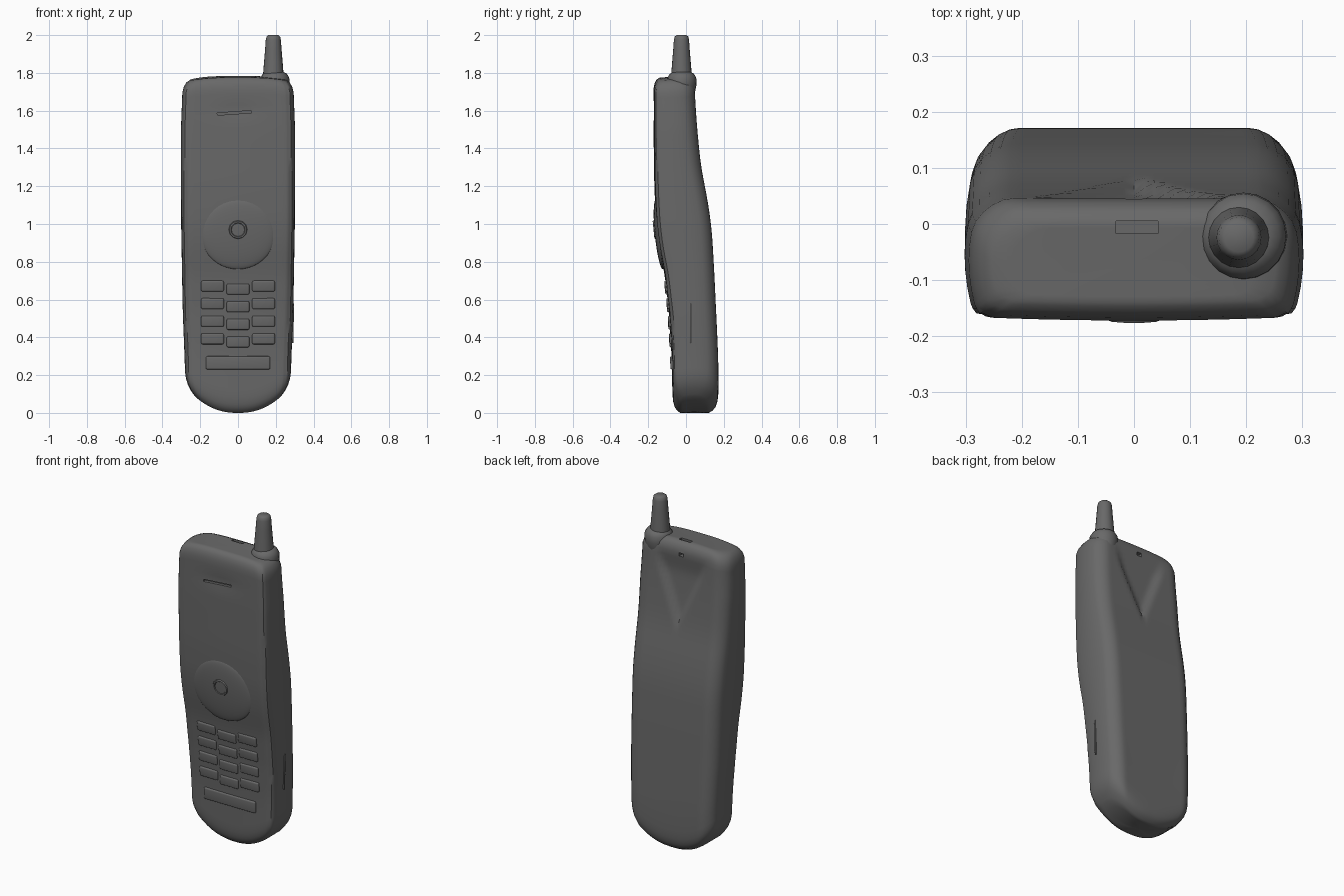
import bpy, bmesh, math

cube = bpy.data.objects.get("Cube")
if cube:
    bpy.data.objects.remove(cube, do_unlink=True)

GREY = (0.14, 0.14, 0.14, 1.0)
mat = bpy.data.materials.new("dark grey plastic")
mat.use_nodes = True
mat.diffuse_color = GREY
bsdf = mat.node_tree.nodes["Principled BSDF"]
bsdf.inputs["Base Color"].default_value = GREY
bsdf.inputs["Roughness"].default_value = 0.6

# Profiles as (height, value)
FRONT = [(0, -0.07), (0.3, -0.076), (0.55, -0.092), (0.75, -0.115),
         (0.85, -0.138), (1.0, -0.158), (1.2, -0.168), (1.5, -0.172), (1.8, -0.172)]
BACK = [(0, 0.17), (0.2, 0.172), (0.4, 0.165), (0.7, 0.152), (0.95, 0.138), (1.08, 0.122),
        (1.2, 0.1), (1.3, 0.08), (1.45, 0.064), (1.6, 0.052), (1.8, 0.042)]
WIDTH = [(0, 0.278), (0.2, 0.283), (0.5, 0.292), (1.0, 0.301), (1.5, 0.302), (1.8, 0.292)]
INSET = [(0, 0.05), (0.012, 0.03), (0.03, 0.014), (0.06, 0.004), (0.1, 0),
         (1.72, 0), (1.75, 0.007), (1.77, 0.02), (1.78, 0.04)]


def sample(table, z):
    for (z0, v0), (z1, v1) in zip(table, table[1:]):
        if z <= z1:
            return v0 + (v1 - v0) * (z - z0) / (z1 - z0)
    return table[-1][1]


def soft(table, z):
    """Profile value averaged over a short stretch, so that bends are rounded."""
    top = table[-1][0]
    return sum(sample(table, min(max(z + d, 0), top)) for d in (-0.06, -0.03, 0, 0.03, 0.06)) / 5


def ramp(t):
    t = min(max(t, 0), 1)
    return t * t * (3 - 2 * t)


def finish(obj, angle=40):
    if not obj.data.materials:
        obj.data.materials.append(mat)
    bpy.ops.object.select_all(action='DESELECT')
    obj.select_set(True)
    bpy.context.view_layer.objects.active = obj
    bpy.ops.object.shade_smooth_by_angle(angle=math.radians(angle))
    return obj


def make(name, bm):
    bmesh.ops.recalc_face_normals(bm, faces=bm.faces[:])
    mesh = bpy.data.meshes.new(name)
    bm.to_mesh(mesh)
    bm.free()
    obj = bpy.data.objects.new(name, mesh)
    bpy.context.collection.objects.link(obj)
    mesh.materials.append(mat)
    return obj


def body_ring(s, scale=1.0):
    """Rounded cross-section at height s, warped to curve the two ends."""
    inset = sample(INSET, s)
    w = sample(WIDTH, s) - inset
    f, b = soft(FRONT, s) + inset * 0.8, soft(BACK, s) - inset
    mid, half = (f + b) / 2, (b - f) / 2
    rf, rb = 0.03, 0.06
    pts = []
    corners = [(w - rf, f + rf, rf, -90), (w - rb, b - rb, rb, 0),
               (-w + rb, b - rb, rb, 90), (-w + rf, f + rf, rf, 180)]
    steps = [5, 24, 5, 24]
    for i, (cx, cy, r, a0) in enumerate(corners):
        for k in range(6):
            a = math.radians(a0 + 18 * k)
            pts.append((cx + r * math.cos(a), cy + r * math.sin(a)))
        nx, ny, nr, na = corners[(i + 1) % 4]
        end = (nx + nr * math.cos(math.radians(na)), ny + nr * math.sin(math.radians(na)))
        start = pts[-1]
        for k in range(1, steps[i]):
            t = k / steps[i]
            pts.append((start[0] + (end[0] - start[0]) * t, start[1] + (end[1] - start[1]) * t))
    ring = []
    for x, y in pts:
        t = (y - mid) / half
        x *= 1 - 0.065 * t * t * (1.0 if t < 0 else 1.3)
        u = abs(x) / 0.3
        if t > 0.9:      # wedge-shaped hollow on the upper back
            y -= 0.02 * ramp((s - 1.27 - abs(x) * 2.3) / 0.1) * ramp((1.74 - s) / 0.15)
        if t < -0.9:     # slightly domed face with a dent round the earpiece
            y += 0.007 * u ** 2
            y += 0.006 * math.exp(-(x / 0.12) ** 2 - ((s - 1.6) / 0.04) ** 2)
        x, y = x * scale, mid + (y - mid) * scale
        u = abs(x) / 0.28
        z = s + 0.14 * u ** 2.3 * max(0, 1 - s / 0.6)
        z -= 0.022 * u ** 3 * ramp((s - 1.5) / 0.28)
        z += 0.06 * (y + 0.06) * ramp((s - 1.6) / 0.18)
        ring.append((x, y, z))
    return ring


# Body shell
heights = [0, 0.005, 0.012, 0.02, 0.03, 0.045, 0.06, 0.08, 0.1]
heights += [0.1 + 0.03 * i for i in range(1, 55)] + [1.735, 1.75, 1.76, 1.77, 1.776, 1.78]
rings = [body_ring(0, k) for k in (0.04, 0.35, 0.65, 0.85)]
rings += [body_ring(s) for s in heights]
rings += [body_ring(1.78, k) for k in (0.85, 0.65, 0.35, 0.04)]
bm = bmesh.new()
loops = [[bm.verts.new(p) for p in ring] for ring in rings]
n = len(loops[0])
for lo, hi in zip(loops, loops[1:]):
    for i in range(n):
        j = (i + 1) % n
        bm.faces.new((lo[i], lo[j], hi[j], hi[i]))
bm.faces.new(loops[0][::-1])
bm.faces.new(loops[-1])
body = make("body_shell", bm)


def block(name, loc, size, rot=(0, 0, 0), bevel=0.0):
    bpy.ops.mesh.primitive_cube_add(size=1, location=loc, rotation=rot)
    obj = bpy.context.object
    obj.name = name
    obj.scale = size
    bpy.ops.object.transform_apply(location=False, rotation=False, scale=True)
    if bevel:
        mod = obj.modifiers.new("rounding", 'BEVEL')
        mod.width, mod.segments = bevel, 4
        bpy.ops.object.modifier_apply(modifier=mod.name)
    return obj


# Openings: earpiece slit, top socket and small hole on the back
cutters = [
    block("earpiece_cutter", (-0.02, -0.17, 1.588), (0.18, 0.04, 0.012), (0, -0.07, 0)),
    block("top_socket_cutter", (0.005, -0.006, 1.785), (0.075, 0.022, 0.04)),
    block("back_hole_cutter", (0.0, 0.045, 1.715), (0.03, 0.06, 0.02)),
]
for cutter in cutters:
    mod = body.modifiers.new("opening", 'BOOLEAN')
    mod.operation, mod.solver, mod.object = 'DIFFERENCE', 'EXACT', cutter
    cutter.hide_render = True
    bpy.context.view_layer.objects.active = body
    bpy.ops.object.modifier_apply(modifier=mod.name)
    bpy.data.objects.remove(cutter, do_unlink=True)
finish(body)


def tilt(z):
    return math.atan((soft(FRONT, z - 0.04) - soft(FRONT, z + 0.04)) / 0.08)


# Keypad: four curved rows of three keys and one wide bar below
def key(name, x, z, w, h):
    y = soft(FRONT, z) + 0.007 * (x / 0.3) ** 2
    finish(block(name, (x, y + 0.001, z), (w, 0.018, h), (tilt(z), 0, 0.04 * x), 0.0085))


for r in range(4):
    for c, x in enumerate((-0.135, 0, 0.135)):
        key(f"key_{r + 1}_{c + 1}", x, 0.655 - 0.093 * r + 0.12 * abs(x), 0.12, 0.058)
key("wide_key", 0, 0.265, 0.34, 0.07)

# Navigation pad: shallow dome with a ringed centre button
bpy.ops.mesh.primitive_uv_sphere_add(segments=40, ring_count=20, location=(0, -0.141, 0.945))
pad = bpy.context.object
pad.name = "navigation_pad"
pad.scale = (0.195, 0.024, 0.185)
pad.rotation_euler = (0.1, 0, 0)
finish(pad)
bpy.ops.mesh.primitive_torus_add(major_segments=12, minor_segments=6, major_radius=0.042,
                                 minor_radius=0.008, location=(0, -0.165, 0.97),
                                 rotation=(math.pi / 2 + 0.1, 0, 0))
bpy.context.object.name = "centre_button_ring"
finish(bpy.context.object)


# Antenna with flared collar
def lathe(name, centre, profile, segments=20):
    bm = bmesh.new()
    rows = []
    for r, z in profile:
        rows.append([bm.verts.new((centre[0] + r * math.cos(2 * math.pi * i / segments),
                                   centre[1] + r * math.sin(2 * math.pi * i / segments), z))
                     for i in range(segments)])
    for lo, hi in zip(rows, rows[1:]):
        for i in range(segments):
            j = (i + 1) % segments
            bm.faces.new((lo[i], lo[j], hi[j], hi[i]))
    bm.faces.new(rows[0][::-1])
    bm.faces.new(rows[-1])
    return finish(make(name, bm), 50)


lathe("antenna_collar", (0.195, -0.022), [(0.04, 1.62), (0.068, 1.69), (0.078, 1.74),
                                          (0.076, 1.775), (0.064, 1.795), (0.045, 1.805)])
lathe("antenna", (0.187, -0.024), [(0.057, 1.76), (0.053, 1.81), (0.049, 1.86), (0.044, 1.92),
                                   (0.04, 1.975), (0.036, 1.992), (0.026, 2.0)])

# Slim seam on the left side
finish(block("side_seam", (0.289, 0.022, 0.475), (0.012, 0.008, 0.21), (0, 0.02, 0), 0.002))
